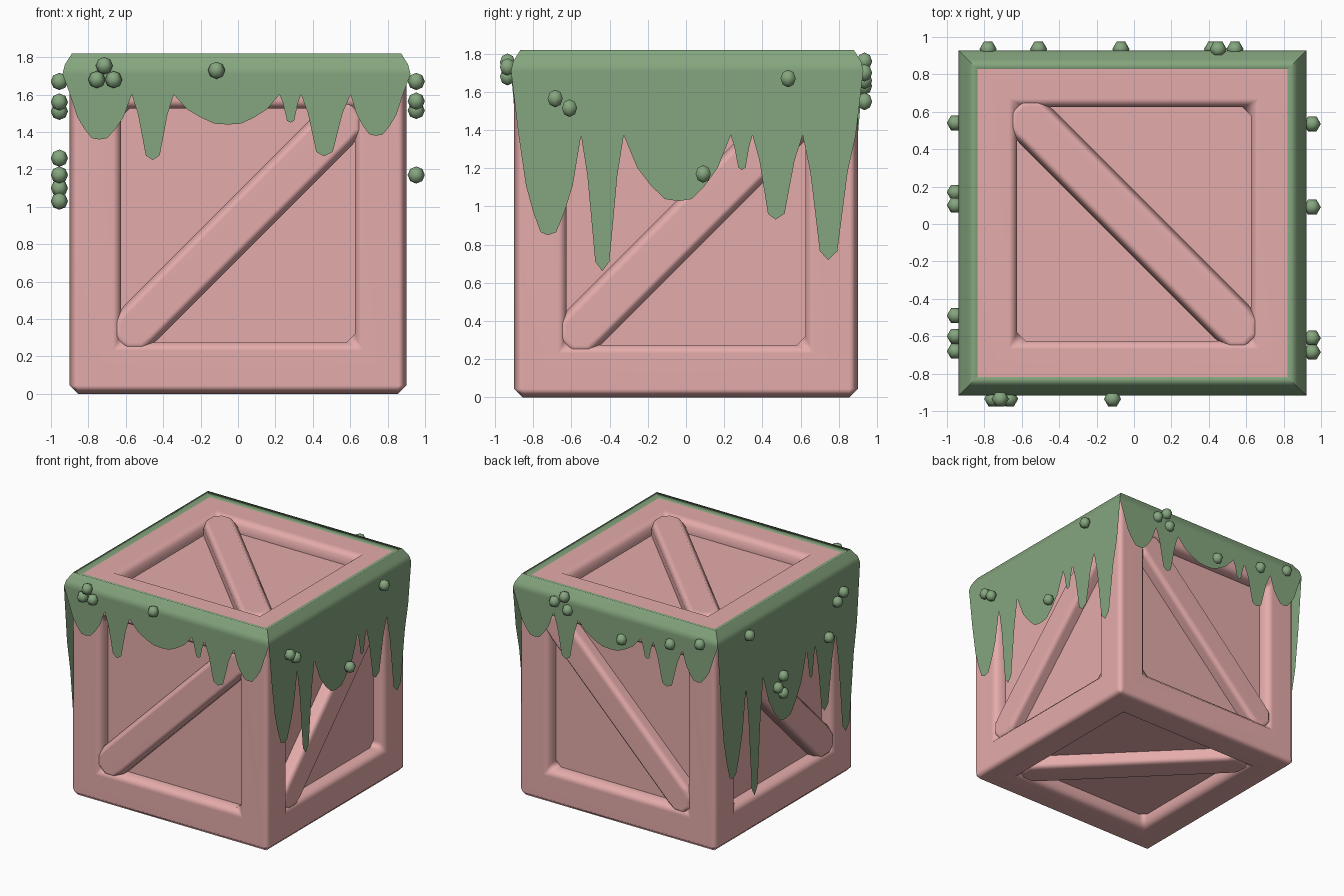
import bpy, bmesh
from math import radians
from mathutils import Matrix, Vector

old = bpy.data.objects.get("Cube")
if old:
    bpy.data.objects.remove(old, do_unlink=True)

HALF = 0.9      # half the crate's side
OPENING = 0.625  # half the panel's side
DEPTH = 0.11    # panel recess
CHAMFER = 0.045


def material(name, rgb):
    m = bpy.data.materials.new(name)
    m.use_nodes = True
    m.diffuse_color = (*rgb, 1)
    m.node_tree.nodes["Principled BSDF"].inputs["Base Color"].default_value = (*rgb, 1)
    return m


pink = material("dusty pink", (0.78, 0.41, 0.405))
green = material("moss green", (0.235, 0.38, 0.21))


def finish(bm, name, mat, sharp=60, weighted=True):
    """Turn a bmesh into a smooth-shaded object; edges over the sharp angle stay hard."""
    mesh = bpy.data.meshes.new(name)
    bm.to_mesh(mesh)
    bm.free()
    mesh.materials.append(mat)
    for p in mesh.polygons:
        p.use_smooth = True
    mesh.set_sharp_from_angle(angle=radians(sharp))
    ob = bpy.data.objects.new(name, mesh)
    bpy.context.collection.objects.link(ob)
    if weighted:
        mod = ob.modifiers.new("Flat faces", 'WEIGHTED_NORMAL')
        mod.keep_sharp = True
        mod.weight = 95


# Crate body: six recessed panels, chamfered rims and outer edges
bm = bmesh.new()
bmesh.ops.create_cube(bm, size=2 * HALF)
sides = bm.faces[:]
bmesh.ops.inset_individual(bm, faces=sides, thickness=HALF - OPENING, use_even_offset=True)
for f in sides:
    out = bmesh.ops.extrude_discrete_faces(bm, faces=[f])["faces"][0]
    bmesh.ops.translate(bm, verts=out.verts[:], vec=out.normal * -DEPTH)
bmesh.ops.recalc_face_normals(bm, faces=bm.faces[:])
floors = {e for f in bm.faces for e in f.edges
          if abs(max(map(abs, f.calc_center_median())) - HALF + DEPTH) < 0.001}
bm.normal_update()
rims = [e for e in bm.edges if e not in floors and e.calc_face_angle(0) > 1]
bmesh.ops.bevel(bm, geom=rims, offset=CHAMFER, segments=1, affect='EDGES', profile=0.5)
bmesh.ops.translate(bm, verts=bm.verts[:], vec=(0, 0, HALF))
finish(bm, "crate_body", pink)


# Diagonal braces, one per panel
def brace(name, turn, tilt):
    quarter = [(0.74, 0.127), (0.83, 0.12), (0.9, 0.05)]
    right = [(u, -v) for u, v in quarter] + [(u, v) for u, v in reversed(quarter)]
    outline = right + [(-u, -v) for u, v in right]
    bm = bmesh.new()
    base = bm.faces.new([bm.verts.new((u, -HALF + DEPTH + 0.01, v)) for u, v in outline])
    top = bmesh.ops.extrude_face_region(bm, geom=[base])["geom"]
    verts = [g for g in top if isinstance(g, bmesh.types.BMVert)]
    cap = [g for g in top if isinstance(g, bmesh.types.BMFace)][0]
    for v in verts:
        v.co.y = -HALF + 0.004
    bmesh.ops.recalc_face_normals(bm, faces=bm.faces[:])
    bmesh.ops.bevel(bm, geom=cap.edges[:], offset=CHAMFER, segments=1, affect='EDGES', profile=0.5)
    spin = Matrix.Rotation(radians(-tilt), 4, 'Y')
    bm.transform(Matrix.Translation((0, 0, HALF)) @ turn @ spin)
    finish(bm, name, pink)


def about(axis, deg):
    return Matrix.Rotation(radians(deg), 4, axis)


for name, turn, tilt in (("front", about('Z', 0), 45), ("left", about('Z', 90), 45),
                         ("back", about('Z', 180), -45), ("right", about('Z', 270), -45),
                         ("top", about('X', -90), -45), ("bottom", about('X', 90), 45)):
    brace(name + "_brace", turn, tilt)

# Dripping slime: one sheet per side, rolled over the top edge down onto the lid
NOTCHES = [-0.89, -0.56, -0.335, 0.23, 0.345, 0.61, 0.89]
TIPS = [-0.735, -0.448, -0.045, 0.29, 0.467, 0.745]
SHORT = [0.46, 0.57, 0.38, 0.37, 0.55, 0.44]
LONG = [0.478, 0.571, 0.39, 0.31, 0.438, 0.542]
TOP, NOTCH, EDGE = 1.82, 0.22, 0.93
NARROW = [(0.7, 0.3), (0.33, 0.93)]
BROAD = [(0.75, 0.5), (0.5, 0.77), (0.25, 0.97)]
ROLL = [(EDGE, 1.71), (0.918, 1.76), (0.88, TOP), (0.83, 1.802)]
fit = Matrix.Translation((-0.008, 0.006, 0)) @ Matrix.Diagonal((1, 0.992, 1, 1))


def slime(name, deg, drops, stretch):
    pts = []
    for i, (tip, drop) in enumerate(zip(TIPS, drops)):
        lo, hi = NOTCHES[i], NOTCHES[i + 1]
        shape = BROAD if i in (0, 2) or (i == 5 and drops is SHORT) else NARROW
        pts.append((lo, NOTCH))
        pts += [(tip + (lo - tip) * t, NOTCH + (drop - NOTCH) * d) for t, d in shape]
        pts.append((tip, drop))
        pts += [(tip + (hi - tip) * t, NOTCH + (drop - NOTCH) * d) for t, d in reversed(shape)]
    pts.append((NOTCHES[-1], NOTCH))
    bm = bmesh.new()
    rows = [[bm.verts.new((s * d, -d, z)) for s in (-1, 1)] for d, z in ROLL]
    hem = [bm.verts.new((x, -EDGE, TOP - d * stretch)) for x, d in pts]
    bm.faces.new([rows[0][0]] + hem + [rows[0][1]])
    for a, b in zip(rows, rows[1:]):
        bm.faces.new((a[0], a[1], b[1], b[0]))
    bm.transform(fit @ about('Z', deg))
    finish(bm, name, green, sharp=120)


slime("front_slime", 0, SHORT, 1)
slime("left_slime", 90, LONG, 2.03)
slime("back_slime", 180, SHORT, 1)
slime("right_slime", 270, LONG, 2.63)


# Slime bubbles stuck to each side
def bubbles(name, axis, dist, spots):
    bm = bmesh.new()
    for along, z in spots:
        co = Vector((along, dist, z)) if axis == 'Y' else Vector((dist, along, z))
        ball = bmesh.ops.create_uvsphere(bm, u_segments=6, v_segments=4, radius=0.046)["verts"]
        if max(v.co.x for v in ball) < 0.045:
            bmesh.ops.rotate(bm, verts=ball, matrix=about('Z', 30))
        bmesh.ops.translate(bm, verts=ball, vec=co)
    finish(bm, name, green, sharp=80, weighted=False)


bubbles("front_bubbles", 'Y', -0.935,
        [(-0.715, 1.755), (-0.755, 1.68), (-0.665, 1.68), (-0.115, 1.73)])
bubbles("back_bubbles", 'Y', 0.935,
        [(0.54, 1.7), (0.45, 1.76), (0.42, 1.66), (-0.07, 1.55), (-0.51, 1.63), (-0.78, 1.7)])
bubbles("left_bubbles", 'X', 0.953,
        [(-0.685, 1.565), (-0.61, 1.515), (0.09, 1.17), (0.535, 1.67)])
bubbles("right_bubbles", 'X', -0.955,
        [(0.54, 1.67), (0.1, 1.17), (0.17, 1.1), (0.1, 1.03), (-0.49, 1.26),
         (-0.6, 1.51), (-0.68, 1.56)])
